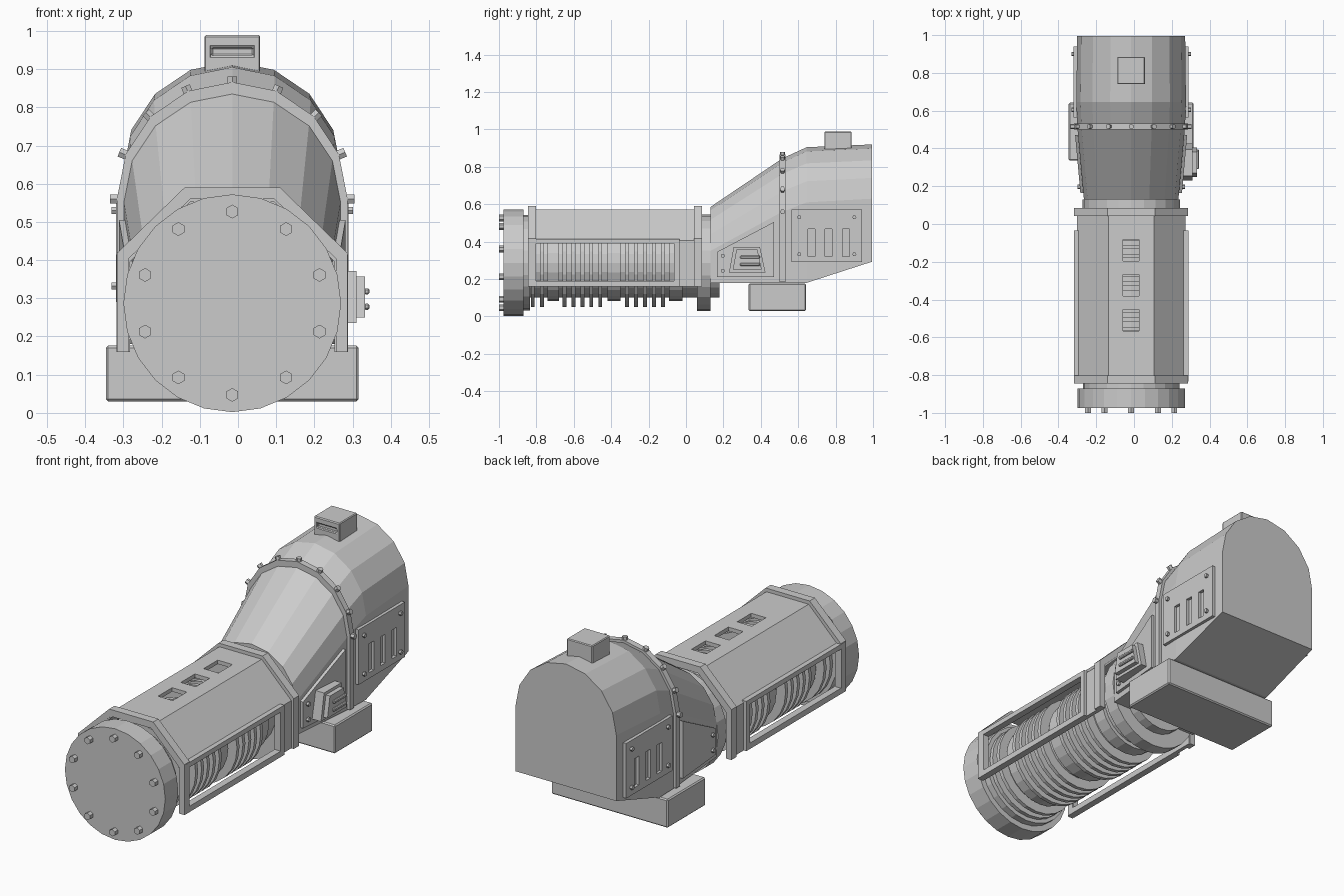
import bpy, bmesh, math
from mathutils import Matrix, Vector

if "Cube" in bpy.data.objects:
    bpy.data.objects.remove(bpy.data.objects["Cube"])

CX, CZ = -0.015, 0.287      # drum axis


def finish(name, bm):
    bmesh.ops.recalc_face_normals(bm, faces=bm.faces)
    me = bpy.data.meshes.new(name)
    bm.to_mesh(me)
    bm.free()
    ob = bpy.data.objects.new(name, me)
    bpy.context.collection.objects.link(ob)
    return ob


def loft(name, rings):
    bm = bmesh.new()
    rs = [[bm.verts.new(p) for p in r] for r in rings]
    n = len(rs[0])
    for a, b in zip(rs, rs[1:]):
        for i in range(n):
            bm.faces.new((a[i], a[(i + 1) % n], b[(i + 1) % n], b[i]))
    bm.faces.new(rs[0])
    bm.faces.new(rs[-1])
    return finish(name, bm)


def prism_y(name, pts, y0, y1):
    return loft(name, [[(CX + x, y, z) for x, z in pts] for y in (y0, y1)])


def prism_x(name, pts, x0, x1, shear=0.0, ymid=0.0, side=1):
    return loft(name, [[(CX + side * (x + shear * (y - ymid)), y, z) for y, z in pts]
                       for x in (x0, x1)])


def box(name, x0, x1, y0, y1, z0, z1, bevel=0.0):
    ob = prism_y(name, [(x0 - CX, z0), (x1 - CX, z0), (x1 - CX, z1), (x0 - CX, z1)], y0, y1)
    if bevel:
        m = ob.modifiers.new("bevel", 'BEVEL')
        m.width, m.segments = bevel, 1
    return ob


def cyl(bm, loc, direction, r, h, n):
    q = Vector((0, 0, 1)).rotation_difference(Vector(direction)).to_matrix().to_4x4()
    bmesh.ops.create_cone(bm, cap_ends=True, segments=n, radius1=r, radius2=r, depth=h,
                          matrix=Matrix.Translation(loc) @ q)


def drum(name, spans, n=24):
    bm = bmesh.new()
    for y0, y1, r in spans:
        cyl(bm, (CX, (y0 + y1) / 2, CZ), (0, 1, 0), r, y1 - y0, n)
    return finish(name, bm)


def bolts(name, items, r=0.011, h=0.03):
    bm = bmesh.new()
    for loc, d in items:
        cyl(bm, loc, d, r, h, 6)
    return finish(name, bm)


def cut(ob, cutters):
    for c in cutters:
        m = ob.modifiers.new("cut", 'BOOLEAN')
        m.operation, m.solver, m.object = 'DIFFERENCE', 'EXACT', c
        bpy.context.view_layer.objects.active = ob
        bpy.ops.object.modifier_apply(modifier=m.name)
        bpy.data.objects.remove(c)


# Drum, cooling fins and flanges
drum("drum_core", [(-0.90, 0.18, 0.185)])
drum("front_flange", [(-0.975, -0.87, 0.285)])
drum("front_collar", [(-0.875, -0.835, 0.255)])
drum("rear_flange", [(0.06, 0.13, 0.258)])
fins = [-0.86, -0.82, -0.77] + [-0.65 + 0.048 * i for i in range(5)] + [-0.315 + 0.048 * i for i in range(5)]
drum("cooling_fins", [(y - 0.01, y + 0.01, 0.237) for y in fins])
drum("drum_bands", [(-0.74, -0.68, 0.205), (-0.42, -0.35, 0.205), (-0.09, -0.02, 0.205)])
bolts("front_bolts", [((CX + 0.24 * math.sin(a), -0.983, CZ + 0.24 * math.cos(a)), (0, 1, 0))
                      for a in [math.tau * i / 10 for i in range(10)]], 0.018, 0.034)


# Faceted housing, open underneath
def u_shape(w, t, top, z_side, thick):
    o = [(-w, 0.16), (-w, z_side), (-t, top), (t, top), (w, z_side), (w, 0.16)]
    k = thick
    i = [(w - k, 0.16), (w - k, z_side - k / 2), (t - k / 2, top - k),
         (-t + k / 2, top - k), (-w + k, z_side - k / 2), (-w + k, 0.16)]
    return o + i


shell = prism_y("housing_shell", u_shape(0.288, 0.12, 0.572, 0.405, 0.02), -0.84, 0.08)
cut(shell, [box("window_cutter", -0.5, 0.5, -0.805, -0.065, 0.19, 0.39)] +
    [box("hole_cutter", CX - 0.042, CX + 0.042, y - 0.057, y + 0.057, 0.5, 0.7)
     for y in (-0.14, -0.325, -0.51)])
for nm, y in (("front", -0.845), ("rear", 0.042)):
    prism_y("housing_rim_" + nm, u_shape(0.302, 0.125, 0.59, 0.418, 0.03), y, y + 0.043)
for nm, s in (("right", 1), ("left", -1)):
    fr = prism_x("window_frame_" + nm, [(-0.835, 0.16), (-0.035, 0.16), (-0.035, 0.415), (-0.835, 0.415)],
                 0.275, 0.303, side=s)
    cut(fr, [box("frame_cutter", -0.5, 0.5, -0.805, -0.065, 0.19, 0.39)])


# Arched hood
def arch(hw, zc, top, bottom):
    return [(-hw, bottom)] + [(-hw * math.cos(math.pi * i / 8), zc + (top - zc) * math.sin(math.pi * i / 8))
                              for i in range(9)] + [(hw, bottom)]


sections = [(0.13, 0.25, 0.35, 0.585, 0.18), (0.515, 0.285, 0.56, 0.845, 0.18),
            (0.645, 0.29, 0.61, 0.905, 0.18), (0.995, 0.286, 0.63, 0.92, 0.293)]
loft("hood", [[(CX + x, y, z) for x, z in arch(hw, zc, t, b)] for y, hw, zc, t, b in sections])
prism_y("hood_ring", arch(0.302, 0.56, 0.866, 0.185), 0.50, 0.532)
ring_dirs = [(math.cos(math.pi * i / 8), 0, math.sin(math.pi * i / 8)) for i in range(9)]
bolts("ring_bolts", [((CX + 0.305 * d[0], 0.516, 0.56 + 0.305 * d[2]), d) for d in ring_dirs], 0.014, 0.03)

# Side plates
for nm, s in (("right", 1), ("left", -1)):
    vent = prism_x("vent_plate_" + nm, [(0.565, 0.29), (0.94, 0.29), (0.94, 0.572), (0.565, 0.572)],
                   0.27, 0.304, side=s)
    cut(vent, [box("slot_cutter", -0.5, 0.5, y - 0.019, y + 0.019, 0.32, 0.468) for y in (0.67, 0.762, 0.855)])
    prism_x("cheek_plate_" + nm, [(0.165, 0.21), (0.47, 0.21), (0.47, 0.505), (0.165, 0.345)],
            0.24, 0.283, 0.09, 0.32, s)
    bolts("plate_bolts_" + nm,
          [((CX + s * 0.304, y, z), (s, 0, 0)) for y in (0.605, 0.9) for z in (0.332, 0.53)] +
          [((CX + s * 0.272, 0.197, z), (s, 0, 0)) for z in (0.245, 0.325)], 0.011, 0.024)

# Control box on the right cheek
prism_x("control_box_base", [(0.23, 0.235), (0.425, 0.235), (0.395, 0.372), (0.255, 0.372)], 0.26, 0.325)
prism_x("control_box_face", [(0.25, 0.25), (0.405, 0.25), (0.382, 0.357), (0.27, 0.357)], 0.32, 0.348)
for i, z in enumerate((0.278, 0.318)):
    box("control_bar_%d" % i, 0.33, 0.344, 0.29, 0.395, z - 0.008, z + 0.008, 0.004)

# Base block and top box
box("base_block", CX - 0.331, CX + 0.331, 0.335, 0.642, 0.03, 0.176, 0.006)
top = box("top_box", CX - 0.073, CX + 0.073, 0.74, 0.885, 0.88, 0.989)
cut(top, [box("top_slot_cutter", CX - 0.055, CX + 0.055, 0.70, 0.752, 0.935, 0.956)])
m = top.modifiers.new("bevel", 'BEVEL')
m.width, m.segments = 0.004, 1
